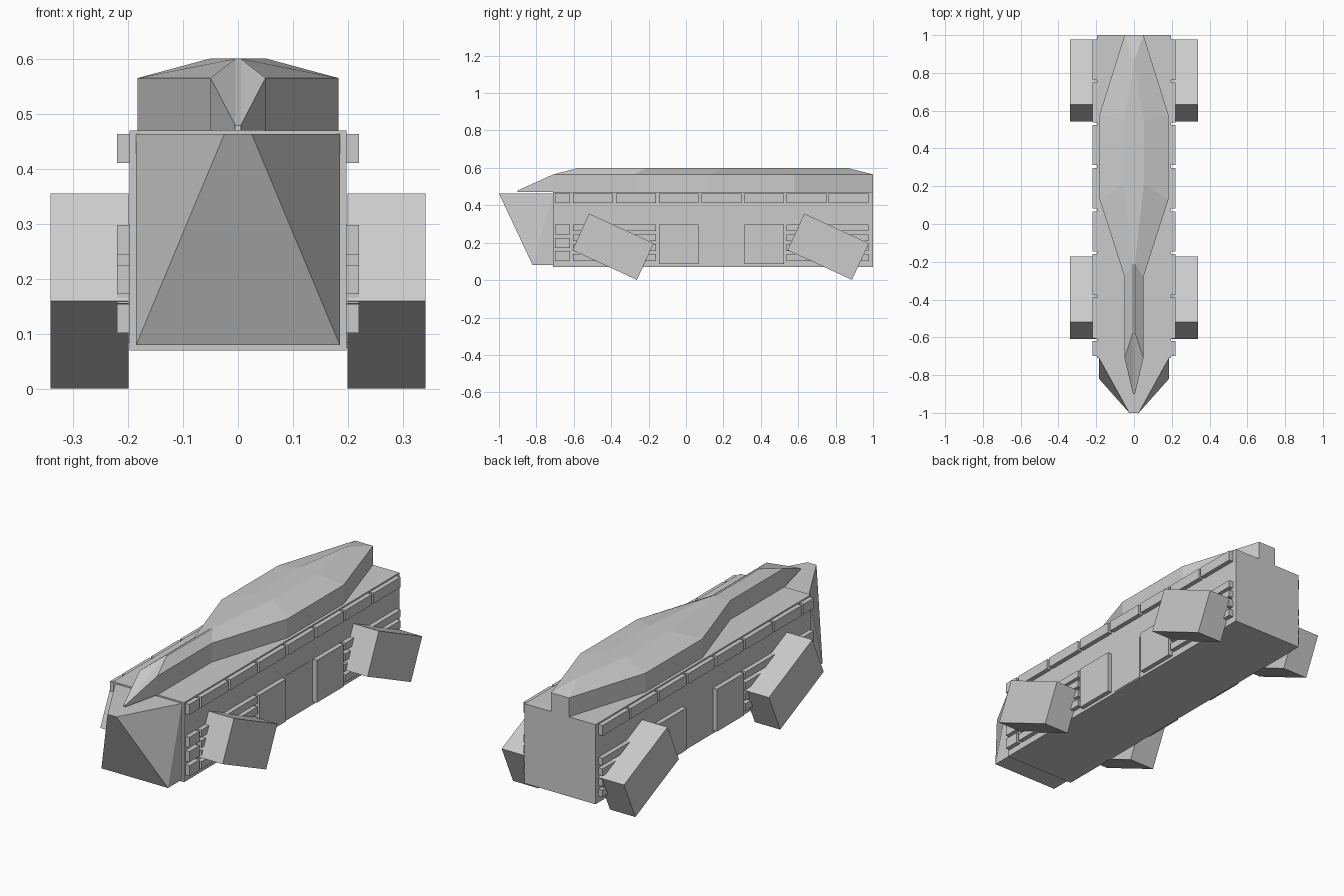
import bpy, bmesh
from math import radians

if "Cube" in bpy.data.objects:
    bpy.data.objects.remove(bpy.data.objects["Cube"])


def finish(name, bm):
    bmesh.ops.remove_doubles(bm, verts=bm.verts, dist=1e-5)
    bmesh.ops.recalc_face_normals(bm, faces=bm.faces)
    mesh = bpy.data.meshes.new(name)
    bm.to_mesh(mesh)
    bm.free()
    ob = bpy.data.objects.new(name, mesh)
    bpy.context.collection.objects.link(ob)
    return ob


def box(name, x, y, z, tilt=0, mirror=False):
    bm = bmesh.new()
    bmesh.ops.create_cube(bm, size=1)
    ob = None
    for v in bm.verts:
        v.co.x *= x[1] - x[0]
        v.co.y *= y[1] - y[0]
        v.co.z *= z[1] - z[0]
    centre = (sum(x) / 2, sum(y) / 2, sum(z) / 2)
    ob = finish(name, bm)
    ob.location = centre
    ob.rotation_euler.x = radians(tilt)
    if mirror:
        twin = ob.copy()
        twin.name = name + "_left"
        twin.location.x *= -1
        bpy.context.collection.objects.link(twin)
    return ob


# Main hull
box("hull", (-0.197, 0.197), (-0.71, 1.0), (0.07, 0.47))

# Wedge-shaped prow
bm = bmesh.new()
for s in (-1, 1):
    for p in ((0.185, -0.71, 0.08), (0.185, -0.71, 0.463),
              (0.185, -0.82, 0.08), (0.025, -1.0, 0.463)):
        bm.verts.new((s * p[0], p[1], p[2]))
bmesh.ops.convex_hull(bm, input=bm.verts)
finish("prow", bm)

# Faceted roof: shoulder outline and upper ridge outline, back to front
shoulder = [(0.05, 1.0, 0.565), (0.182, 0.58, 0.565), (0.182, 0.13, 0.565),
            (0.05, -0.28, 0.565), (0.05, -0.71, 0.565), (0.005, -0.9, 0.479)]
ridge = [(0, 0.86, 0.6), (0.052, 0.55, 0.6), (0.052, 0.21, 0.6),
         (0.005, -0.21, 0.6), (0.005, -0.575, 0.6)]
bm = bmesh.new()


def face(points):
    bm.faces.new([bm.verts.new(p) for p in points])


def flip(points):
    return [(-x, y, z) for x, y, z in points]


def floor(points):
    return [(x, y, 0.47) for x, y, z in points]


for side in (lambda p: p, flip):
    sh, rd = side(shoulder), side(ridge)
    for i in range(5):
        wall = sh[i:i + 2]
        face(wall + floor(wall)[::-1])
        if i < 4:
            face([sh[i], sh[i + 1], rd[i + 1], rd[i]])
    face([sh[4], sh[5], rd[4]])
face(ridge + flip(ridge[1:])[::-1])
face([shoulder[0], flip(shoulder)[0], ridge[0]])
face([shoulder[5], ridge[4], flip(ridge)[4], flip(shoulder)[5]])
face(floor(shoulder) + flip(floor(shoulder))[::-1])
for i in (0, 5):
    end = [shoulder[i], flip(shoulder)[i]]
    face(end + floor(end)[::-1])
finish("roof", bm)

# Raised panels along the upper sides
X = (0.195, 0.22)
bays = [(-0.70, -0.62), (-0.605, -0.39), (-0.375, -0.16), (-0.145, 0.067),
        (0.083, 0.297), (0.312, 0.523), (0.537, 0.75), (0.763, 0.977)]
for bay in bays:
    box("upper_panel", X, bay, (0.411, 0.463), mirror=True)

# Short slats near the prow
for top in (0.298, 0.226, 0.155):
    box("short_slat", X, bays[0], (top - 0.053, top), mirror=True)

# Long slats behind the pods
for i in range(4):
    top = 0.298 - i * 0.053
    for y in ((-0.605, -0.16), (0.537, 0.977)):
        box("long_slat", X, y, (top - 0.036, top), mirror=True)

# Large side plates and the flush door between them
for bay in (bays[3], bays[5]):
    box("side_plate", X, bay, (0.085, 0.298), mirror=True)
box("door", (0.19, 0.199), (0.09, 0.28), (0.076, 0.298))

# Four tilted pods
for y in (-0.39, 0.76):
    box("pod", (0.199, 0.34), (y - 0.19, y + 0.19), (0.071, 0.286), tilt=-24.7, mirror=True)
